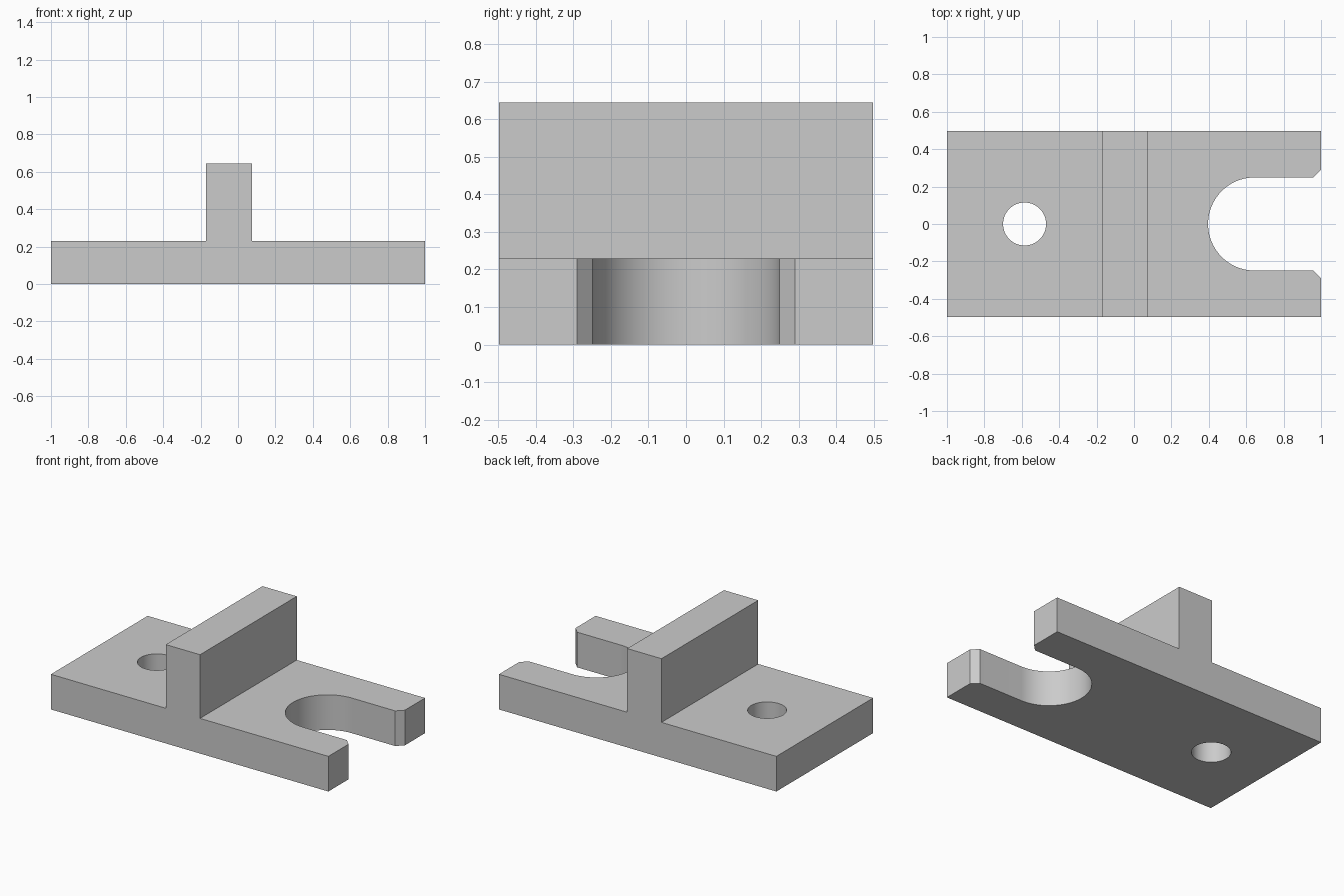
import bpy, bmesh
from math import cos, sin, pi, radians
from mathutils import Vector

cube = bpy.data.objects.get("Cube")
if cube:
    bpy.data.objects.remove(cube, do_unlink=True)

HALF_DEPTH = 0.498
PLATE_TOP, RIB_TOP = 0.229, 0.644
RIB_LEFT, RIB_RIGHT = -0.172, 0.075
HOLE_X, HOLE_R = -0.585, 0.115
SLOT_X, SLOT_R, CHAMFER = 0.645, 0.249, 0.041

grey = bpy.data.materials.new("plain grey")
grey.use_nodes = True
colour = (0.6, 0.6, 0.6, 1)
grey.diffuse_color = colour
grey.node_tree.nodes["Principled BSDF"].inputs["Base Color"].default_value = colour


def prism(name, outline, offset):
    """Extrude a closed outline of 3D points along an offset."""
    bm = bmesh.new()
    face = bm.faces.new([bm.verts.new(p) for p in outline])
    top = bmesh.ops.extrude_face_region(bm, geom=[face])["geom"]
    bmesh.ops.translate(bm, vec=Vector(offset),
                        verts=[v for v in top if isinstance(v, bmesh.types.BMVert)])
    bmesh.ops.recalc_face_normals(bm, faces=bm.faces)
    mesh = bpy.data.meshes.new(name)
    bm.to_mesh(mesh)
    bm.free()
    mesh.materials.append(grey)
    obj = bpy.data.objects.new(name, mesh)
    bpy.context.collection.objects.link(obj)
    return obj


def arc(x, r, start, end, steps):
    angles = [start + (end - start) * i / steps for i in range(steps + 1)]
    return [(x + r * cos(a), r * sin(a)) for a in angles]


# Plate and upright rib as one T-shaped section
section = [(-1, 0), (1, 0), (1, PLATE_TOP), (RIB_RIGHT, PLATE_TOP), (RIB_RIGHT, RIB_TOP),
           (RIB_LEFT, RIB_TOP), (RIB_LEFT, PLATE_TOP), (-1, PLATE_TOP)]
bracket = prism("slotted_bracket", [(x, -HALF_DEPTH, z) for x, z in section],
                (0, 2 * HALF_DEPTH, 0))

# Round hole, and open slot with chamfered mouth (flare continues past the edge)
hole = arc(HOLE_X, HOLE_R, 0, 2 * pi, 64)[:-1]
flare, over = 1 - CHAMFER, 0.05
mouth = [(flare, SLOT_R), (1 + over, SLOT_R + CHAMFER + over)]
slot = (arc(SLOT_X, SLOT_R, pi / 2, 3 * pi / 2, 48)
        + [(x, -y) for x, y in mouth] + mouth[::-1])

cutters = []
for name, outline in (("hole_cutter", hole), ("slot_cutter", slot)):
    cutter = prism(name, [(x, y, -0.1) for x, y in outline], (0, 0, PLATE_TOP + 0.2))
    cutter.hide_render = True
    cutters.append(cutter)
    cut = bracket.modifiers.new(name, "BOOLEAN")
    cut.operation = "DIFFERENCE"
    cut.solver = "EXACT"
    cut.object = cutter

# Bake the cuts and remove the cutters
bpy.ops.object.select_all(action="DESELECT")
bracket.select_set(True)
bpy.context.view_layer.objects.active = bracket
for modifier in list(bracket.modifiers):
    bpy.ops.object.modifier_apply(modifier=modifier.name)
for cutter in cutters:
    bpy.data.objects.remove(cutter, do_unlink=True)
bpy.ops.object.shade_smooth_by_angle(angle=radians(30))
